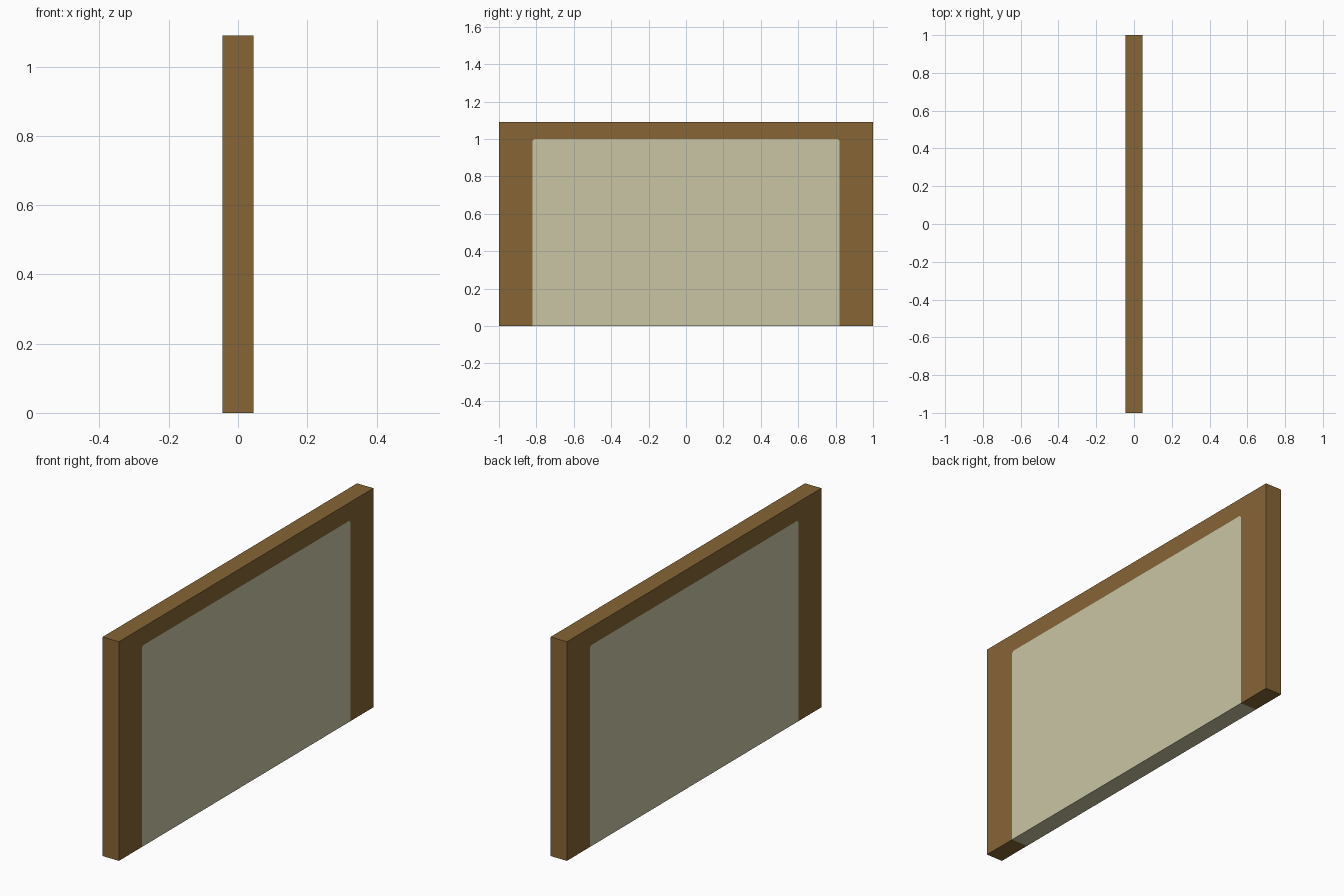
import bpy, bmesh

if "Cube" in bpy.data.objects:
    bpy.data.objects.remove(bpy.data.objects["Cube"])

HALF_T, HALF_W, TOP = 0.045, 1.0, 1.09      # board thickness, width, height
PW, PT, C = 0.82, 1.0, 0.01                 # panel half width, top, clipped corner


def linear(rgb):
    return [((c / 255 + 0.055) / 1.055) ** 2.4 for c in rgb] + [1]


def material(name, rgb):
    m = bpy.data.materials.new(name)
    m.diffuse_color = linear(rgb)
    m.use_nodes = True
    m.node_tree.nodes["Principled BSDF"].inputs["Base Color"].default_value = m.diffuse_color
    return m


# panel outline and the frame outline around it, as (y, z)
panel = [(-PW, 0), (PW, 0), (PW, PT - C), (PW - C, PT), (-PW + C, PT), (-PW, PT - C)]
outer = [(HALF_W, 0), (HALF_W, TOP), (-HALF_W, TOP), (-HALF_W, 0)]
left_half = [(-HALF_W, 0), (-PW, 0), (-PW, PT - C), (-PW + C, PT), (0, PT), (0, TOP), (-HALF_W, TOP)]
right_half = [(-y, z) for y, z in reversed(left_half)]
panel.insert(4, (0, PT))

bm = bmesh.new()


def face(points, mat):
    f = bm.faces.new([bm.verts.new(p) for p in points])
    f.material_index = mat


# both large sides: brown frame and flush pale panel
for x in (-HALF_T, HALF_T):
    for outline, mat in ((panel, 1), (left_half, 0), (right_half, 0)):
        face([(x, y, z) for y, z in outline], mat)

# rim: brown all round, pale along the underside of the panel
rim = [(-PW, 0), (PW, 0), outer[0], outer[1], (0, TOP), outer[2], outer[3]]
for i, a in enumerate(rim):
    b = rim[(i + 1) % len(rim)]
    face([(-HALF_T, *a), (HALF_T, *a), (HALF_T, *b), (-HALF_T, *b)], 1 if i == 0 else 0)

bmesh.ops.remove_doubles(bm, verts=bm.verts, dist=0.0001)
bmesh.ops.recalc_face_normals(bm, faces=bm.faces)

mesh = bpy.data.meshes.new("framed_panel")
bm.to_mesh(mesh)
bm.free()
mesh.materials.append(material("brown wood", (134, 101, 54)))
mesh.materials.append(material("pale cream", (201, 197, 164)))
bpy.context.collection.objects.link(bpy.data.objects.new("framed_panel", mesh))
